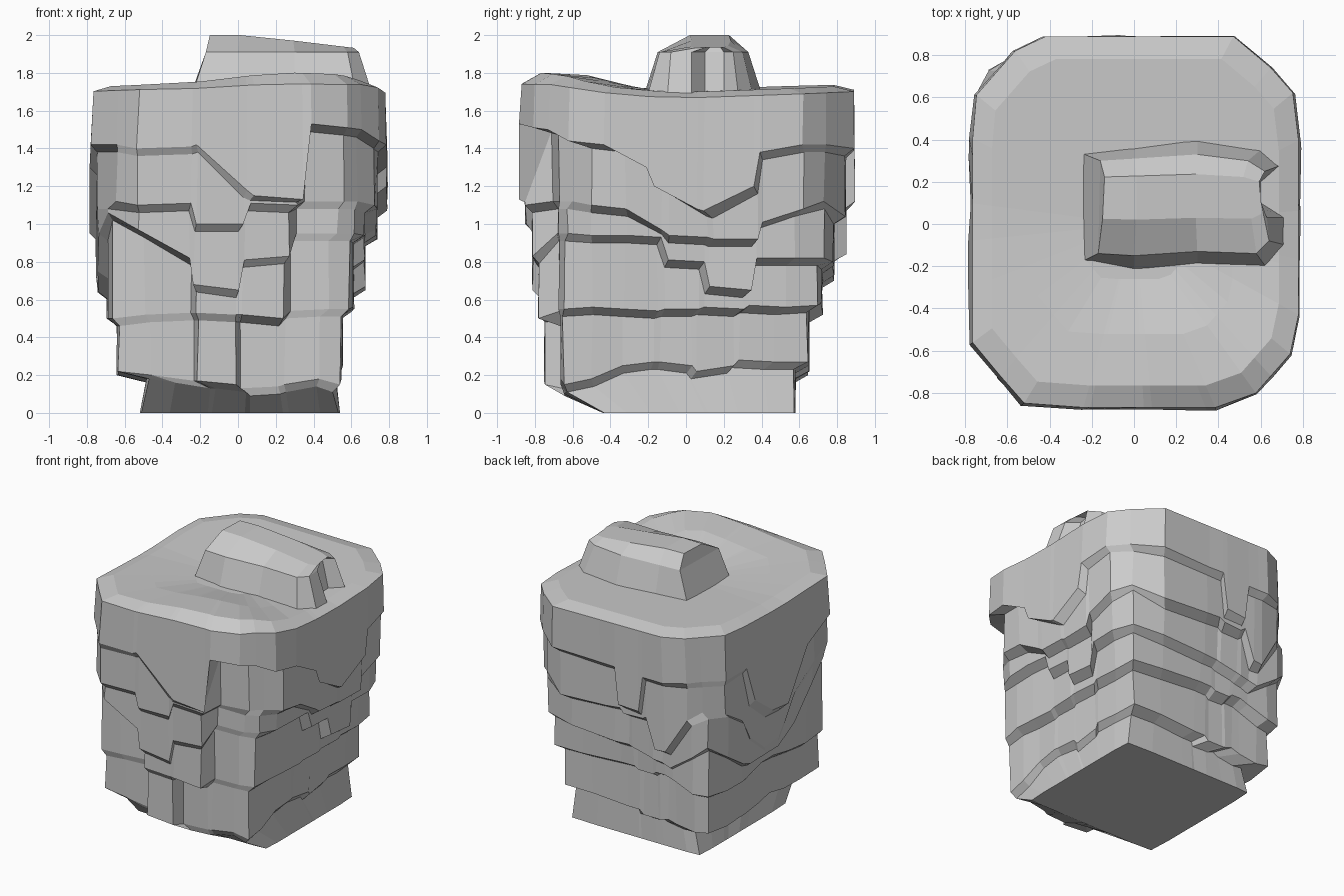
import bpy
import bmesh
import math
import random

random.seed(4)
cube = bpy.data.objects.get("Cube")
if cube:
    bpy.data.objects.remove(cube, do_unlink=True)

# One plain stone colour
stone = bpy.data.materials.new("stone_grey")
stone.use_nodes = True
colour = (0.6, 0.6, 0.6, 1.0)
stone.diffuse_color = colour
stone.node_tree.nodes["Principled BSDF"].inputs["Base Color"].default_value = colour

# Crack positions along each side, running anticlockwise seen from the top
COLUMNS = {
    "front": [-1, -.7, -.32, -.28, .05, .1, .43, .49, .8],
    "east": [-1, -.75, -.5, -.25, -.2, .06, .1, .4, .44, .72],
    "back": [-1, -.6, -.1, .06, .1, .3, .34, .45, .55, .8],
    "west": [-1, -.7, -.45, -.35, -.1, .1, .35, .65],
}

# Lower edge of each stratum in hundredths, one value per crack
FOOT = dict(front=[22, 20, 17, 17, 15, 13, 14, 15, 18],
            east=[15, 18, 25, 27, 27, 25, 22, 25, 28, 27],
            back=[27, 27, 25, 25, 22, 22, 22, 24, 22, 20],
            west=[22, 20, 20, 20, 22, 25, 22, 22])
LOWER = dict(front=[50, 52, 53, 53, 52, 52, 50, 54, 55],
             east=[55, 56, 55, 54, 55, 55, 56, 55, 57, 56],
             back=[57, 58, 60, 60, 58, 58, 60, 60, 58, 52],
             west=[52, 50, 50, 50, 55, 55, 52, 50])
MIDDLE = dict(front=[106, 97, 82, 68, 65, 81, 83, 95, 95],
              east=[95, 94, 94, 93, 81, 80, 67, 65, 82, 82],
              back=[82, 80, 78, 78, 77, 74, 73, 72, 70, 82],
              west=[90, 78, 66, 64, 64, 64, 75, 95])
UPPER = dict(front=[112, 110, 111, 100, 100, 111, 110, 112, 112],
             east=[112, 110, 108, 97, 94, 93, 92, 92, 101, 108],
             back=[112, 104, 106, 107, 104, 104, 106, 84, 84, 110],
             west=[115, 112, 100, 85, 70, 72, 98, 112])
CROWN = dict(front=[142, 140, 141, 142, 118, 115, 113, 153, 151],
             east=[150, 144, 142, 130, 120, 108, 107, 120, 138, 142],
             back=[142, 140, 139, 139, 112, 111, 137, 137, 137, 138],
             west=[138, 137, 139, 112, 96, 95, 130, 142])


def plan(extent, corner, proud=(0, 0, 0)):
    """Outline of a chamfered box; proud pushes a run of front cracks forward."""
    x0, x1, y0, y1 = extent
    first, last, push = proud
    points = []
    for side, places in COLUMNS.items():
        for i, t in enumerate(places):
            u, v = {"front": (t, -1), "east": (1, t),
                    "back": (-t, 1), "west": (-1, -t)}[side]
            k = min(1, corner / (abs(u) + abs(v)))
            u, v = u * k, v * k
            out = push if side == "front" and first <= i <= last else 0
            points.append(((x0 + x1) / 2 + u * (x1 - x0) / 2,
                           (y0 + y1) / 2 + v * (y1 - y0) / 2 - out))
    return points


def heights(table):
    return [h / 100 for side in COLUMNS for h in table[side]]


def top_height(x, y):
    """Gently rolling top with a hump near the front."""
    hump = math.exp(-(x - .3) ** 2 / .2 - (y + .65) ** 2 / .06)
    return 1.675 + .09 * hump + .035 * abs(y) - .01 * x


def ring(bm, points, zs):
    return [bm.verts.new((x, y, z)) for (x, y), z in zip(points, zs)]


def bridge(bm, a, b):
    n = len(a)
    for i in range(n):
        j = (i + 1) % n
        bm.faces.new((a[i], a[j], b[j], b[i]))


def finish(bm, name):
    bmesh.ops.recalc_face_normals(bm, faces=bm.faces)
    mesh = bpy.data.meshes.new(name)
    bm.to_mesh(mesh)
    bm.free()
    mesh.materials.append(stone)
    obj = bpy.data.objects.new(name, mesh)
    bpy.context.collection.objects.link(obj)


def rough(points, amount=.006):
    return [(x + random.uniform(-amount, amount), y + random.uniform(-amount, amount))
            for x, y in points]


# Stratified rock body: overhanging bands, each with a sloped underside
bands = [
    (FOOT, ((-.64, .55, -.66, .65), 1.97, (3, 4, .09))),
    (LOWER, ((-.69, .61, -.67, .72), 1.93, (3, 6, .11))),
    (MIDDLE, ((-.74, .67, -.68, .78), 1.86, (1, 6, .13))),
    (UPPER, ((-.75, .735, -.71, .845), 1.71, (0, 6, .14))),
    (CROWN, ((-.78, .79, -.88, .89), 1.66)),
]
bm = bmesh.new()
base = plan((-.52, .54, -.44, .58), 1.97)
rings = [ring(bm, base, [0] * len(base))]
inner = ((-.48, .51, -.64, .58), 1.95)
below = [0] * len(base)
for table, outline in bands:
    lip = heights(table)
    tuck = [max(z - .04, b + .015) for z, b in zip(lip, below)]
    rings.append(ring(bm, rough(plan(*inner)), tuck))
    rings.append(ring(bm, rough(plan(*outline)), lip))
    inner, below = outline, lip

# Rolling top surface drawn in from the rim
rim = plan((-.765, .78, -.87, .89), 1.66)
for scale, lift in ((1, 0), (.88, .03), (.6, .03), (.3, .03)):
    pts = [(x * scale, y * scale) for x, y in rim]
    rings.append(ring(bm, pts, [top_height(x, y) + lift for x, y in pts]))
for a, b in zip(rings, rings[1:]):
    bridge(bm, a, b)
bm.faces.new(rings[0])
bm.faces.new(rings[-1])
finish(bm, "rock_body")

# Small boulder slab on top, with a notch in its east end
foot = [(-.26, .34), (-.25, -.18), (0, -.23), (.3, -.2), (.63, -.21), (.72, -.1),
        (.72, .03), (.61, .1), (.61, .2), (.7, .28), (.61, .36), (.3, .41), (0, .37)]
shoulder = [(-.16, .3), (-.17, -.14), (0, -.15), (.3, -.13), (.58, -.14), (.64, -.08),
            (.63, .03), (.55, .1), (.55, .2), (.62, .25), (.54, .3), (.3, .33), (0, .31)]
bm = bmesh.new()
low = ring(bm, foot, [1.66] * len(foot))
mid = ring(bm, shoulder, [1.91] * len(shoulder))
crest = [(.18 + (x - .18) * .94, .16 + (y - .16) * .45) for x, y in shoulder]
high = ring(bm, crest, [2 - .12 * max(0, x - .05) for x, y in crest])
bridge(bm, low, mid)
bridge(bm, mid, high)
bm.faces.new(low)
bmesh.ops.triangulate(bm, faces=[bm.faces.new(high)])
finish(bm, "top_boulder")
